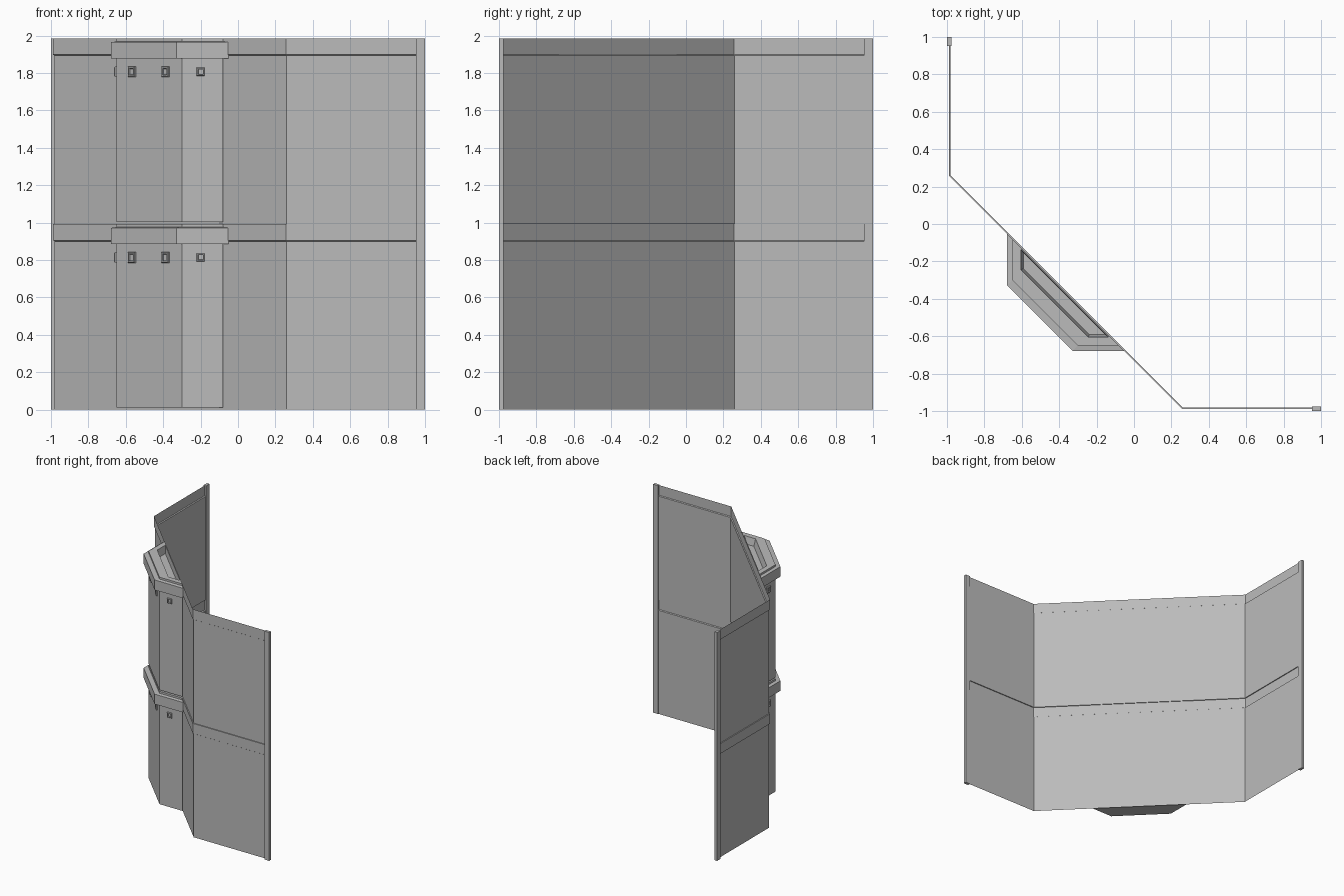
import bpy, bmesh, math
from mathutils import Matrix, Vector

cube = bpy.data.objects.get("Cube")
if cube:
    bpy.data.objects.remove(cube)

STOREY = 0.9925
grey = bpy.data.materials.new("wall grey")
grey.use_nodes = True
colour = (0.5, 0.5, 0.5, 1)
grey.diffuse_color = colour
grey.node_tree.nodes["Principled BSDF"].inputs["Base Color"].default_value = colour


def finish(bm, name, solid=True):
    if solid:
        bmesh.ops.recalc_face_normals(bm, faces=bm.faces)
    mesh = bpy.data.meshes.new(name)
    bm.to_mesh(mesh)
    bm.free()
    mesh.materials.append(grey)
    obj = bpy.data.objects.new(name, mesh)
    bpy.context.collection.objects.link(obj)


def loft(bm, loops, closed):
    """Join successive rows of points with quads; cap the ends if closed."""
    rows = [[bm.verts.new(p) for p in loop] for loop in loops]
    n = len(rows[0])
    for a, b in zip(rows, rows[1:]):
        for i in range(n if closed else n - 1):
            j = (i + 1) % n
            bm.faces.new((a[i], a[j], b[j], b[i]))
    if closed:
        bm.faces.new(rows[0][::-1])
        bm.faces.new(rows[-1])


# Thin folded wall with a stepped band at the head of each storey
def wall_path(out, z):
    p, k = 0.98 + out, 0.26 - 0.414 * out
    return [(-p, 0.99, z), (-p, k, z), (k, -p, z), (0.99, -p, z)]


bm = bmesh.new()
rows = []
for base in (0, STOREY):
    for out, z in ((0, 0), (0, 0.9), (0.008, 0.905), (0.008, STOREY)):
        rows.append(wall_path(out, base + z))
loft(bm, rows, False)
finish(bm, "folded_wall", False)


# Posts at both free ends of the wall
def box(name, low, high):
    bm = bmesh.new()
    low, high = Vector(low), Vector(high)
    size = Matrix.Diagonal((*(high - low), 1))
    bmesh.ops.create_cube(bm, size=1, matrix=Matrix.Translation((low + high) / 2) @ size)
    finish(bm, name)


box("left_end_post", (0.953, -1, 0), (1, -0.975, 2 * STOREY))
box("back_end_post", (-1, 0.953, 0), (-0.975, 1, 2 * STOREY))


# Three-sided bay with a projecting cornice and a recessed top
def bay_outline(r, k, s, z):
    return [(-r, r - s, z), (-r, -k, z), (-k, -r, z), (r - s, -r, z)]


body, cornice = (0.65, 0.3, 0.73), (0.678, 0.328, 0.73)
steps = [(body, 0.012), (body, 0.885), (cornice, 0.885), (cornice, 0.972),
         (body, 0.976), (body, STOREY),
         ((0.605, 0.245, 0.74), STOREY), ((0.592, 0.238, 0.745), 0.93)]


# Small square vent: raised frame with a sunken middle
def vent(name, centre, angle, w, h):
    bm = bmesh.new()
    rows = []
    for scale, depth in ((1.0, -0.005), (1.0, 0.008), (0.85, 0.012), (0.6, 0.012), (0.55, 0.003)):
        x, z = w * scale / 2, h * scale / 2
        rows.append([(-x, -depth, -z), (x, -depth, -z), (x, -depth, z), (-x, -depth, z)])
    loft(bm, rows, True)
    bm.transform(Matrix.Translation(centre) @ Matrix.Rotation(angle, 4, "Z"))
    finish(bm, name)


for level, base in (("lower", 0), ("upper", STOREY)):
    bm = bmesh.new()
    loft(bm, [bay_outline(*shape, base + z) for shape, z in steps], True)
    finish(bm, level + "_bay")
    z = base + 0.814
    vent(level + "_front_vent", (-0.2, -0.65, z), 0, 0.043, 0.043)
    vent(level + "_side_vent", (-0.65, -0.2, z), -math.pi / 2, 0.045, 0.055)
    for side, x in (("right", -0.565), ("left", -0.385)):
        vent(level + "_" + side + "_corner_vent", (x, -0.95 - x, z), -math.pi / 4, 0.052, 0.058)
